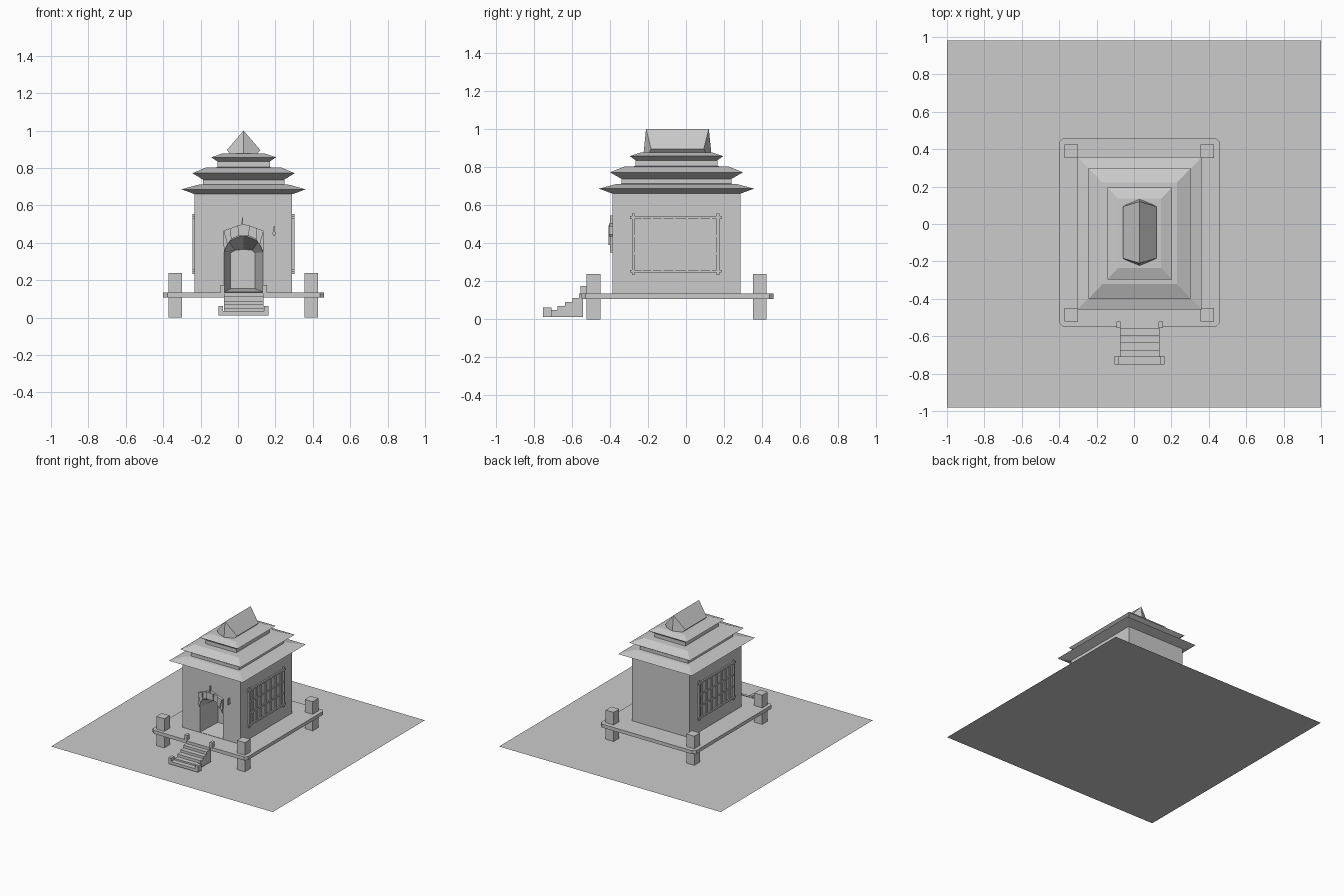
import bpy, bmesh

CX, CY = 0.03, -0.05   # centre of the shrine


def make(name, verts, faces):
    me = bpy.data.meshes.new(name)
    me.from_pydata(verts, [], faces)
    bm = bmesh.new()
    bm.from_mesh(me)
    bmesh.ops.recalc_face_normals(bm, faces=bm.faces)
    bm.to_mesh(me)
    bm.free()
    ob = bpy.data.objects.new(name, me)
    bpy.context.collection.objects.link(ob)
    return ob


def loft(name, rings):
    """Skin equal-length rings of points and cap both ends."""
    n = len(rings[0])
    verts = [p for r in rings for p in r]
    faces = [tuple(range(n)), tuple(range((len(rings) - 1) * n, len(rings) * n))]
    for k in range(len(rings) - 1):
        for i in range(n):
            j = (i + 1) % n
            faces.append((k*n + i, k*n + j, (k+1)*n + j, (k+1)*n + i))
    return make(name, verts, faces)


def rect(x0, x1, y0, y1, z):
    return [(x0, y0, z), (x1, y0, z), (x1, y1, z), (x0, y1, z)]


def box(name, x0, x1, y0, y1, z0, z1):
    return loft(name, [rect(x0, x1, y0, y1, z0), rect(x0, x1, y0, y1, z1)])


def profile_y(name, pts, y0, y1):
    return loft(name, [[(x, y0, z) for x, z in pts], [(x, y1, z) for x, z in pts]])


# ground sheet
make("ground_sheet", rect(-1, 1, -0.98, 0.98, 0), [(0, 1, 2, 3)])

# raised deck with clipped corners
x0, x1, y0, y1, c = -0.40, 0.46, -0.55, 0.46, 0.022
deck = [(x0+c, y0), (x1-c, y0), (x1, y0+c), (x1, y1-c),
        (x1-c, y1), (x0+c, y1), (x0, y1-c), (x0, y0+c)]
loft("deck", [[(x, y, z) for x, y in deck] for z in (0.107, 0.135)])

# corner posts
for px in (-0.372, 0.356):
    for py in (-0.522, 0.352):
        box("corner_post", px, px + 0.072, py, py + 0.072, 0, 0.238)

# main hall with a tapering doorway recess
hall = box("hall", -0.232, 0.29, -0.385, 0.285, 0.12, 0.67)
front = [(-0.075, 0.137), (0.135, 0.137), (0.135, 0.35), (0.112, 0.41),
         (0.03, 0.445), (-0.052, 0.41), (-0.075, 0.35)]
back = [(-0.04, 0.155), (0.09, 0.155), (0.09, 0.345), (0.075, 0.36),
        (0.03, 0.365), (-0.015, 0.36), (-0.04, 0.345)]
cutter = loft("door_cutter", [[(x, -0.39, z) for x, z in front],
                              [(x, -0.20, z) for x, z in back]])
mod = hall.modifiers.new("doorway", 'BOOLEAN')
mod.operation = 'DIFFERENCE'
mod.solver = 'EXACT'
mod.object = cutter
bpy.context.view_layer.objects.active = hall
bpy.ops.object.modifier_apply(modifier=mod.name)
bpy.data.objects.remove(cutter)

# arch stones around the door head
inner = [(0.135, 0.35), (0.117, 0.39), (0.095, 0.42), (0.058, 0.437)]
outer = [(0.137, 0.40), (0.137, 0.465), (0.10, 0.478), (0.062, 0.492)]
inner += [(2*CX - x, z) for x, z in reversed(inner)]
outer += [(2*CX - x, z) for x, z in reversed(outer)]
for i in range(7):
    y = -0.408 if i % 2 else -0.398
    profile_y("arch_stone", [inner[i], inner[i+1], outer[i+1], outer[i]], y, -0.38)
profile_y("arch_crown", [(0.0, 0.49), (0.06, 0.49), (0.03, 0.502)], -0.405, -0.38)
profile_y("arch_finial", [(0.018, 0.50), (0.028, 0.50), (0.025, 0.545)], -0.40, -0.384)

# wall lamp beside the door
profile_y("wall_lamp", [(0.185, 0.445), (0.193, 0.435), (0.20, 0.445),
                        (0.197, 0.49), (0.188, 0.485)], -0.405, -0.384)

# lattice windows on both side walls
for a, b in ((0.285, 0.297), (-0.239, -0.227)):
    for y in (-0.23, -0.178, -0.124, -0.06, 0.005, 0.07, 0.132):
        box("window_bar", a, b, y - 0.005, y + 0.005, 0.25, 0.535)
    for z in (0.345, 0.438):
        box("window_rail", a, b, -0.275, 0.168, z - 0.006, z + 0.006)
for a, b in ((0.284, 0.301), (-0.243, -0.226)):
    for y in (-0.277, 0.168):
        box("window_frame_upright", a, b, y - 0.007, y + 0.007, 0.233, 0.555)
    for z in (0.252, 0.535):
        box("window_frame_rail", a, b, -0.295, 0.186, z - 0.007, z + 0.007)

# tiered roof: half-width, half-length, height from the eave up
tiers = [
    ("roof_lower", [(0.262, 0.336, 0.66), (0.332, 0.407, 0.686), (0.245, 0.318, 0.71),
                    (0.218, 0.29, 0.712), (0.218, 0.29, 0.737)]),
    ("roof_middle", [(0.216, 0.288, 0.737), (0.273, 0.349, 0.772), (0.20, 0.272, 0.803),
                     (0.14, 0.215, 0.804), (0.14, 0.215, 0.834)]),
    ("roof_upper", [(0.138, 0.213, 0.834), (0.173, 0.246, 0.857), (0.115, 0.185, 0.877)]),
]
for name, rows in tiers:
    loft(name, [rect(CX-w, CX+w, CY-l, CY+l, z) for w, l, z in rows])

# ridge cap: five-sided prism with a creased face at each end
yc = -0.045
rings = []
for s in (-1, 1):
    rings.append([(CX, yc + s*0.165, 1.0), (CX+0.09, yc + s*0.138, 0.895),
                  (CX+0.068, yc + s*0.15, 0.872), (CX, yc + s*0.178, 0.872),
                  (CX-0.068, yc + s*0.15, 0.872), (CX-0.09, yc + s*0.138, 0.895)])
ends = [f for o in (0, 6) for f in ((o, o+1, o+2, o+3), (o, o+3, o+4, o+5))]
sides = [(i, (i+1) % 6, (i+1) % 6 + 6, i+6) for i in range(6)]
make("ridge_cap", rings[0] + rings[1], ends + sides)

# stairs as one stepped side profile
step = [(-0.712, 0.012), (-0.712, 0.048), (-0.675, 0.048), (-0.675, 0.07),
        (-0.635, 0.07), (-0.635, 0.09), (-0.597, 0.09), (-0.597, 0.112),
        (-0.562, 0.112), (-0.562, 0.135), (-0.54, 0.135), (-0.54, 0.012)]
loft("stairs", [[(x, y, z) for y, z in step] for x in (-0.075, 0.135)])
box("bottom_step", -0.102, 0.163, -0.75, -0.706, 0.012, 0.035)
for s in (-1, 1):
    x = CX + s * 0.121
    box("foot_post", x - 0.012, x + 0.012, -0.75, -0.706, 0.012, 0.062)
    x = CX + s * 0.113
    box("head_post", x - 0.011, x + 0.011, -0.555, -0.52, 0.13, 0.175)
